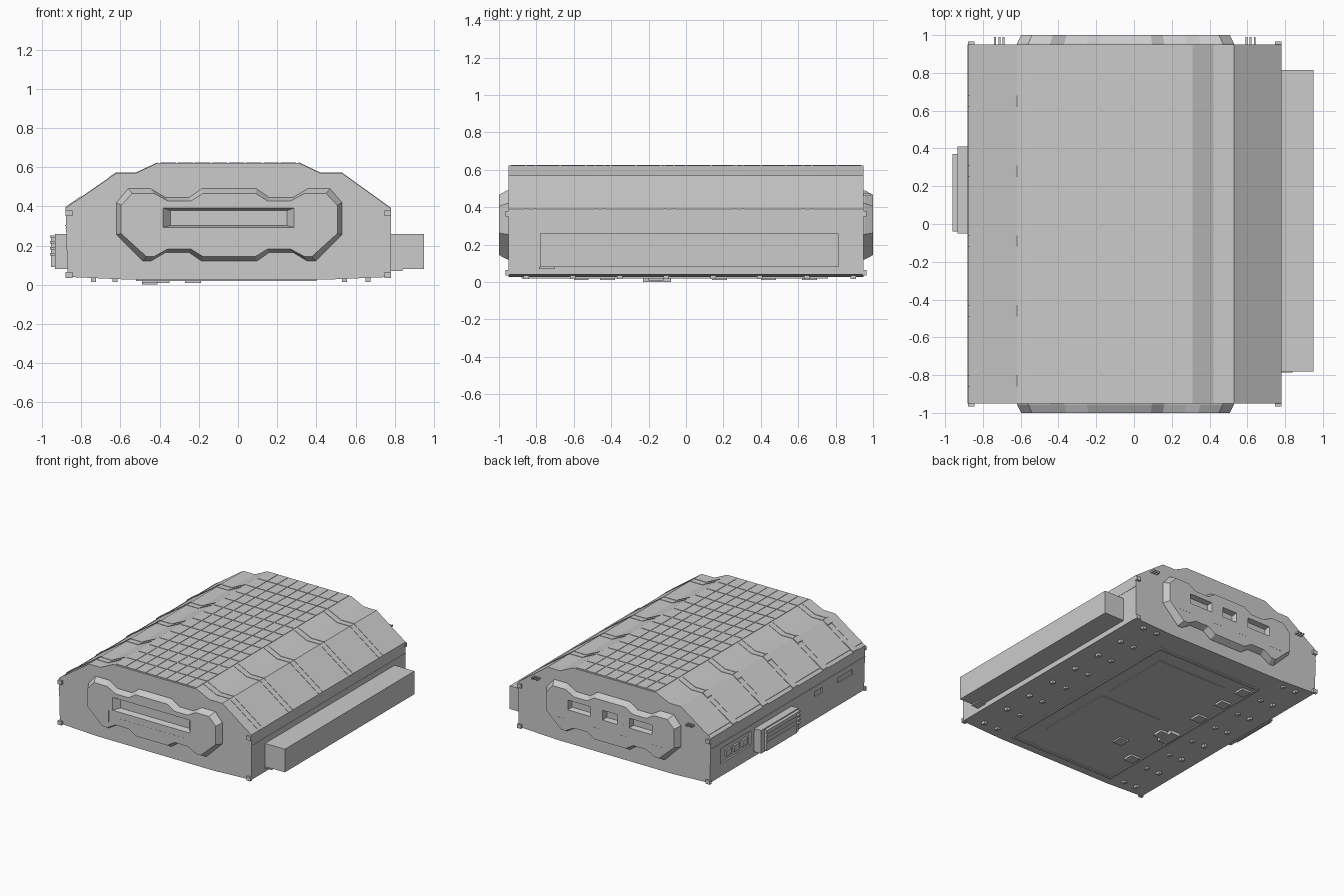
import bpy, bmesh

if "Cube" in bpy.data.objects:
    bpy.data.objects.remove(bpy.data.objects["Cube"])

def finish(name, bm):
    bmesh.ops.recalc_face_normals(bm, faces=bm.faces)
    me = bpy.data.meshes.new(name)
    bm.to_mesh(me)
    bm.free()
    ob = bpy.data.objects.new(name, me)
    bpy.context.collection.objects.link(ob)
    return ob

def add_loft(bm, rings):
    rs = [[bm.verts.new(p) for p in r] for r in rings]
    n = len(rs[0])
    for a, b in zip(rs, rs[1:]):
        for i in range(n):
            j = (i + 1) % n
            bm.faces.new((a[i], a[j], b[j], b[i]))
    bm.faces.new(rs[0])
    bm.faces.new(rs[-1])

def loft(name, rings):
    bm = bmesh.new()
    add_loft(bm, rings)
    return finish(name, bm)

def rect(x0, x1, z0, z1, y):
    return [(x0, y, z0), (x1, y, z0), (x1, y, z1), (x0, y, z1)]

def boxes(name, items):
    """Several boxes (x0, x1, y0, y1, z0, z1) as one object."""
    bm = bmesh.new()
    for x0, x1, y0, y1, z0, z1 in items:
        add_loft(bm, [rect(x0, x1, z0, z1, y0), rect(x0, x1, z0, z1, y1)])
    return finish(name, bm)

def cut(target, cutter):
    m = target.modifiers.new("cut", 'BOOLEAN')
    m.operation = 'DIFFERENCE'
    m.solver = 'EXACT'
    m.object = cutter
    bpy.context.view_layer.objects.active = target
    bpy.ops.object.modifier_apply(modifier=m.name)
    bpy.data.objects.remove(cutter)

def bands(name, path, ys, width, h):
    """Thin straps following a profile path across the shell."""
    bm = bmesh.new()
    for y in ys:
        ring = path + [(x, z + h) for x, z in reversed(path)]
        add_loft(bm, [[(x, v, z) for x, z in ring] for v in (y, y + width)])
    return finish(name, bm)

# Main shell: one faceted cross-section extruded along y
profile = [(-0.88, 0.39), (-0.62, 0.57), (-0.52, 0.57), (-0.41, 0.622), (0.31, 0.622),
           (0.42, 0.57), (0.53, 0.57), (0.78, 0.39), (0.78, 0.04), (0.45, 0.026),
           (-0.55, 0.026), (-0.87, 0.04)]
shell = loft("main_shell", [[(x, y, z) for x, z in profile] for y in (-0.95, 0.95)])

# Recessed sockets in the left wall
cut(shell, boxes("left_cutter", [
    (-1, -0.86, 0.45, 0.82, 0.14, 0.26),
    (-1, -0.865, -0.43, -0.33, 0.22, 0.26),
    (-1, -0.865, -0.80, -0.62, 0.22, 0.26)]))
boxes("left_socket_details", [(-0.875, -0.855, 0.49 + i * 0.1, 0.55 + i * 0.1, 0.17, 0.22)
                              for i in range(3)])

# Wavy end panels, front and back
cx, cz = -0.045, 0.305
half = [(0.14, 0.185), (0.205, 0.14), (0.325, 0.14), (0.40, 0.185)]
top = half + [(0.515, 0.185), (0.575, 0.115)]
low = [(0.575, -0.05), (0.44, -0.185)] + [(x, -z) for x, z in reversed(half)]
right = top + low
outline = right + [(-x, z) for x, z in reversed(right)]

def end_panel(name, s):
    return loft(name, [[(cx + x * kx, y * s, cz + z * kz) for x, z in outline]
                       for y, kx, kz in ((0.93, 1, 1), (0.955, 1, 1), (1.0, 0.96, 0.87))])

front = end_panel("front_panel", -1)
cut(front, loft("slot_cutter", [rect(-0.39, 0.295, 0.29, 0.395, -1.01),
                                rect(-0.345, 0.25, 0.302, 0.378, -0.955)]))
back = end_panel("back_panel", 1)
for x0, x1 in ((0.12, 0.32), (-0.11, 0.02), (-0.41, -0.21)):
    cut(back, loft("window_cutter", [rect(x0, x1, 0.31, 0.39, 1.01),
                                     rect(x0 + 0.01, x1 - 0.01, 0.32, 0.38, 0.96)]))

# Thin trim lines on the end panels
trim = []
for x in (-0.46, -0.16, 0.07, 0.37):
    trim.append((x - 0.003, x + 0.003, 0.99, 1.0, 0.23, 0.32))
    trim.append((x - 0.05, x + 0.05, 0.99, 1.0, 0.23, 0.236))
boxes("back_panel_trim", [(a, b, c, d + 0.001, e, f) for a, b, c, d, e, f in trim])
boxes("front_panel_trim", [(-0.33, 0.24, -1.001, -0.99, 0.235, 0.241)] +
      [(x, x + 0.006, -1.001, -0.99, 0.19, 0.28) for x in (-0.42, 0.32)])

# Roof tiles
nx, ny, gap = 8, 14, 0.004
dx, dy = 0.70 / nx, 1.88 / ny
boxes("roof_tiles", [(-0.40 + i * dx + gap, -0.40 + (i + 1) * dx - gap,
                      -0.94 + j * dy + gap, -0.94 + (j + 1) * dy - gap, 0.615, 0.625)
                     for i in range(nx) for j in range(ny)])

# Seam straps on the sloping sides
ys = [-0.86 + 0.37 * i for i in range(5)]
bands("right_slope_straps", profile[4:8], [y + d for y in ys for d in (0, 0.05)], 0.01, 0.003)
bands("left_slope_straps", profile[0:4], [y + d for y in ys for d in (0, 0.05)], 0.01, 0.003)
bands("left_lower_clips", [(-0.88, 0.39), (-0.80, 0.445)], ys, 0.06, 0.008)
bands("left_upper_clips", [(-0.66, 0.542), (-0.62, 0.57)], ys, 0.06, 0.006)
bands("left_edge_strip", [(-0.857, 0.406), (-0.835, 0.421)], [-0.95], 1.9, 0.003)

# Side boxes
boxes("right_side_box", [(0.77, 0.95, -0.78, 0.815, 0.08, 0.26),
                         (0.78, 0.84, -0.785, -0.70, 0.07, 0.08)])
boxes("left_side_box", [(-0.935, -0.86, -0.05, 0.41, 0.08, 0.26)])
boxes("left_side_box_cover", [(-0.955, -0.93, 0.0, 0.37, 0.09, 0.25)])
boxes("left_side_box_ribs", [(-0.96, -0.93, -0.04, 0.37, z, z + 0.012)
                             for z in (0.15, 0.18, 0.21, 0.24)])
boxes("side_rails", [(-0.882, -0.87, -0.95, 0.95, 0.30, 0.306),
                     (0.77, 0.782, -0.95, 0.95, 0.30, 0.306)])

# Corner caps and rear pins
boxes("corner_caps", [(x, x + 0.035, s * 0.955 - 0.01, s * 0.955 + 0.01, z, z + 0.03)
                      for s in (-1, 1) for x in (-0.88, 0.747) for z in (0.035, 0.35)])
boxes("rear_pins", [(x + i * 0.022, x + i * 0.022 + 0.01, 0.94, 0.99, z, z + 0.012)
                    for x, z in ((-0.74, 0.45), (0.59, 0.46)) for i in range(3)])

# Underside: frame outline, two hatch plates, latches and studs
b0, b1 = 0.018, 0.03
boxes("underside_frame", [(0.38, 0.40, -0.86, 0.74, b0, b1), (-0.52, -0.50, -0.86, 0.74, b0, b1),
                          (-0.52, 0.40, -0.88, -0.86, b0, b1), (-0.52, 0.40, 0.74, 0.76, b0, b1)])
boxes("underside_hatches", [(-0.32, 0.28, 0.06, 0.62, 0.021, b1),
                            (-0.25, 0.28, -0.62, -0.02, 0.021, b1)])
boxes("underside_latches", [(-0.49, -0.41, y, y + 0.08, 0.01, b1)
                            for y in (-0.60, 0.14, 0.40, 0.62)] +
      [(-0.27, -0.19, -0.46, -0.38, 0.01, b1)])
boxes("underside_foot", [(-0.49, -0.41, -0.23, -0.08, 0.0, b1),
                         (-0.41, -0.35, -0.20, -0.12, 0.008, b1)])
boxes("underside_studs", [(x, x + 0.025, -0.87 + i * 0.25, -0.84 + i * 0.25, 0.015, 0.04)
                          for x in (-0.75, -0.64, 0.53, 0.65) for i in range(8)])
